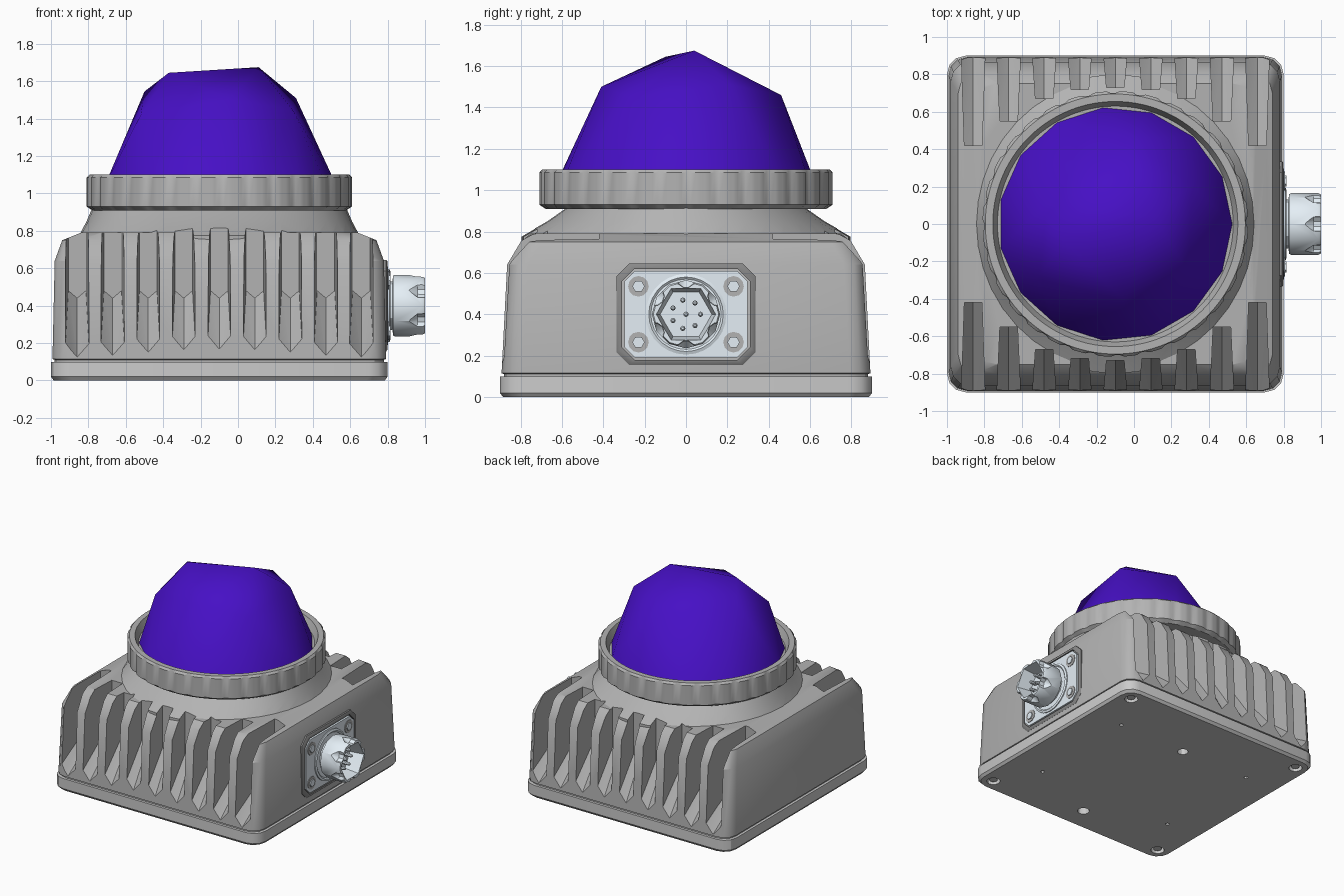
import bpy, bmesh, math

if "Cube" in bpy.data.objects:
    bpy.data.objects.remove(bpy.data.objects["Cube"])

CX = -0.1  # housing centre; the connector takes up the rest of the length


def material(name, rgb):
    m = bpy.data.materials.new(name)
    m.diffuse_color = (*rgb, 1)
    m.use_nodes = True
    m.node_tree.nodes["Principled BSDF"].inputs["Base Color"].default_value = m.diffuse_color
    return m


PURPLE = material("purple_lens", (0.062, 0.005, 0.56))
SILVER = material("pale_steel", (0.78, 0.86, 0.92))
CAST = material("cast_grey", (0.45, 0.45, 0.45))
SEAL = material("dark_seal", (0.25, 0.25, 0.25))


def finish(name, bm, mat=None, angle=30):
    bmesh.ops.recalc_face_normals(bm, faces=bm.faces)
    me = bpy.data.meshes.new(name)
    bm.to_mesh(me)
    bm.free()
    ob = bpy.data.objects.new(name, me)
    bpy.context.collection.objects.link(ob)
    if mat:
        me.materials.append(mat)
    smooth(ob, angle)
    return ob


def smooth(ob, angle=30):
    bpy.ops.object.select_all(action='DESELECT')
    ob.select_set(True)
    bpy.context.view_layer.objects.active = ob
    bpy.ops.object.shade_smooth_by_angle(angle=math.radians(angle))


def loft(name, rings, closed=False, mat=None, angle=30):
    """Skin a list of equal-length point rings; cap the ends or close the loop."""
    bm = bmesh.new()
    vs = [[bm.verts.new(p) for p in r] for r in rings]
    n = len(rings[0])
    pairs = list(zip(vs, vs[1:])) + ([(vs[-1], vs[0])] if closed else [])
    for a, b in pairs:
        for i in range(n):
            j = (i + 1) % n
            bm.faces.new((a[i], a[j], b[j], b[i]))
    if not closed:
        bm.faces.new(vs[0])
        bm.faces.new(vs[-1])
    return finish(name, bm, mat, angle)


def hull(name, points, mat=None, angle=30):
    bm = bmesh.new()
    for p in points:
        bm.verts.new(p)
    bmesh.ops.convex_hull(bm, input=bm.verts[:])
    return finish(name, bm, mat, angle)


def boolean(target, others, op='DIFFERENCE'):
    for o in others:
        bpy.context.view_layer.objects.active = target
        m = target.modifiers.new("cut", 'BOOLEAN')
        m.operation, m.solver, m.object = op, 'EXACT', o
        bpy.ops.object.modifier_apply(modifier=m.name)
        bpy.data.objects.remove(o)
    smooth(target)


def rect(hx, hy, z, r=0.1, seg=3):
    """Rounded rectangle around the housing centre."""
    pts = []
    for q, (sx, sy) in enumerate([(1, 1), (-1, 1), (-1, -1), (1, -1)]):
        for k in range(seg + 1):
            a = math.pi / 2 * (q + k / seg)
            pts.append((CX + sx * (hx - r) + r * math.cos(a), sy * (hy - r) + r * math.sin(a), z))
    return pts


def oval(rx, ry, z, n=40, x=CX, y=0):
    return [(x + rx * math.cos(2 * math.pi * i / n), y + ry * math.sin(2 * math.pi * i / n), z) for i in range(n)]


def xring(r, x, n=12, y=0, z=0.4, inner=1):
    """Ring around the x axis; every second point may be pulled in."""
    return [(x, y + r * (inner if i % 2 else 1) * math.cos(2 * math.pi * i / n),
             z + r * (inner if i % 2 else 1) * math.sin(2 * math.pi * i / n)) for i in range(n)]


def octagon(hy, hz, x, c=0.06):
    return [(x, y, 0.4 + z) for y, z in [(hy, hz - c), (hy - c, hz), (c - hy, hz), (-hy, hz - c),
                                         (-hy, c - hz), (c - hy, -hz), (hy - c, -hz), (hy, c - hz)]]


# Base plate with corner screw pockets and mounting holes underneath
plate = loft("base_plate", [rect(0.885, 0.885, 0), rect(0.9, 0.9, 0.02), rect(0.9, 0.9, 0.1)])
corners = [(CX + sx * 0.79, sy * 0.79) for sx in (-1, 1) for sy in (-1, 1)]
holes = [loft("hole", [oval(r, r, -0.05, 12, x, y), oval(r, r, 0.05, 12, x, y)])
         for x, y, r in [(*c, 0.05) for c in corners] + [(CX, 0.44, 0.04), (CX, -0.7, 0.045)]
         + [(0.5, 0.45, 0.015), (0.5, -0.45, 0.015), (-0.7, 0.45, 0.015), (-0.7, -0.45, 0.015)]]
boolean(plate, holes)
for x, y in corners:
    loft("base_screw", [oval(0.032, 0.032, 0.012, 8, x, y), oval(0.032, 0.032, 0.06, 8, x, y)])

# Housing: tapered box with a flared oval neck
body = loft("finned_housing", [rect(0.88, 0.88, 0.095), rect(0.88, 0.88, 0.11), rect(0.892, 0.892, 0.115),
                               rect(0.88, 0.865, 0.64), rect(0.84, 0.80, 0.75), rect(0.74, 0.75, 0.79)], mat=CAST)
neck = loft("neck", [oval(0.75, 0.80, 0.6), oval(0.75, 0.80, 0.775), oval(0.71, 0.67, 0.85), oval(0.68, 0.57, 0.92)],
            mat=CAST)
boolean(body, [neck], 'UNION')

# Cooling slots in front and back, with pointed sloping floors
slots = []
for k in range(-4, 5):
    end = [0.73, 0.72, 0.67, 0.55, 0.42][abs(k)]
    for s in (-1, 1):
        x = CX + 0.19 * k
        pts = [(x, s * end, 0.44), (x, s * 0.93, 0.1)]
        for d in (-1, 1):
            pts += [(x + d * 0.047, s * end, 0.48), (x + d * 0.047, s * end, 1.0),
                    (x + d * 0.064, s * 0.93, 0.17), (x + d * 0.064, s * 0.93, 1.0)]
        slots.append(hull("slot", pts, CAST))
boolean(body, slots)

# Notched clamp ring around the lens
N = 192


def knurled(r, z, notch):
    return [(CX + (r - notch * (i % 6 < 2)) * math.cos(2 * math.pi * i / N),
             (r - notch * (i % 6 < 2)) * math.sin(2 * math.pi * i / N), z) for i in range(N)]


loft("clamp_ring", [knurled(r, z, n) for r, z, n in
                    [(0.54, 0.91, 0), (0.68, 0.91, 0), (0.71, 0.93, 0.01), (0.71, 1.085, 0.01),
                     (0.695, 1.1, 0), (0.655, 1.1, 0), (0.63, 1.04, 0), (0.54, 1.04, 0)]], closed=True, mat=CAST)

# Faceted lens dome
dome = oval(0.625, 0.625, 1.045, 15)
dome += [(0.11, 0.04, 1.675), (-0.37, -0.1, 1.645), (-0.5, 0.08, 1.545), (0.31, 0.21, 1.51),
         (-0.05, -0.41, 1.5), (-0.02, 0.46, 1.46), (-0.52, -0.29, 1.42), (0.29, -0.26, 1.45)]
hull("lens_dome", dome, PURPLE, 75)

# Connector plate on the right side
loft("connector_frame", [octagon(0.335, 0.245, 0.74), octagon(0.335, 0.245, 0.792), octagon(0.325, 0.235, 0.8),
                         octagon(0.31, 0.22, 0.8), octagon(0.31, 0.22, 0.74)], closed=True, mat=SEAL)
loft("connector_plate", [octagon(0.298, 0.21, 0.74, 0.05), octagon(0.298, 0.21, 0.803, 0.05)], mat=SILVER)
for y in (-0.23, 0.23):
    for z in (0.265, 0.535):
        loft("plate_screw_washer", [xring(0.05, 0.79, 12, y, z), xring(0.05, 0.807, 12, y, z)], mat=CAST)
        loft("plate_screw", [xring(0.03, 0.79, 6, y, z), xring(0.03, 0.815, 6, y, z)], mat=SILVER)

# Socket with scalloped grip, hexagonal mouth and pins
loft("socket_flange", [xring(0.195, 0.79, 28), xring(0.195, 0.81, 28), xring(0.18, 0.816, 28),
                       xring(0.17, 0.808, 28), xring(0.17, 0.79, 28)], closed=True, mat=SILVER)
socket = loft("socket", [xring(0.13, 0.78), xring(0.13, 0.825), xring(0.16, 0.83), xring(0.165, 0.84),
                         xring(0.165, 0.985), xring(0.158, 1.0), xring(0.143, 1.0, inner=0.88),
                         xring(0.125, 0.89, inner=0.87)], mat=SILVER)
grips = []
for i in range(6):
    a = math.radians(60 * i + 30)
    y, z = 0.175 * math.cos(a), 0.4 + 0.175 * math.sin(a)
    grips.append(loft("grip", [xring(0.01, 0.915, 10, y, z), xring(0.045, 0.96, 10, y, z),
                               xring(0.05, 1.05, 10, y, z)], mat=SILVER))
boolean(socket, grips)
for i in range(8):
    a, r = 2 * math.pi * i / 7, (0.07 if i < 7 else 0)
    y, z = r * math.cos(a), 0.4 + r * math.sin(a)
    loft("socket_pin", [xring(0.013, 0.88, 8, y, z), xring(0.013, 0.94, 8, y, z), xring(0.006, 0.95, 8, y, z)], mat=SILVER)
